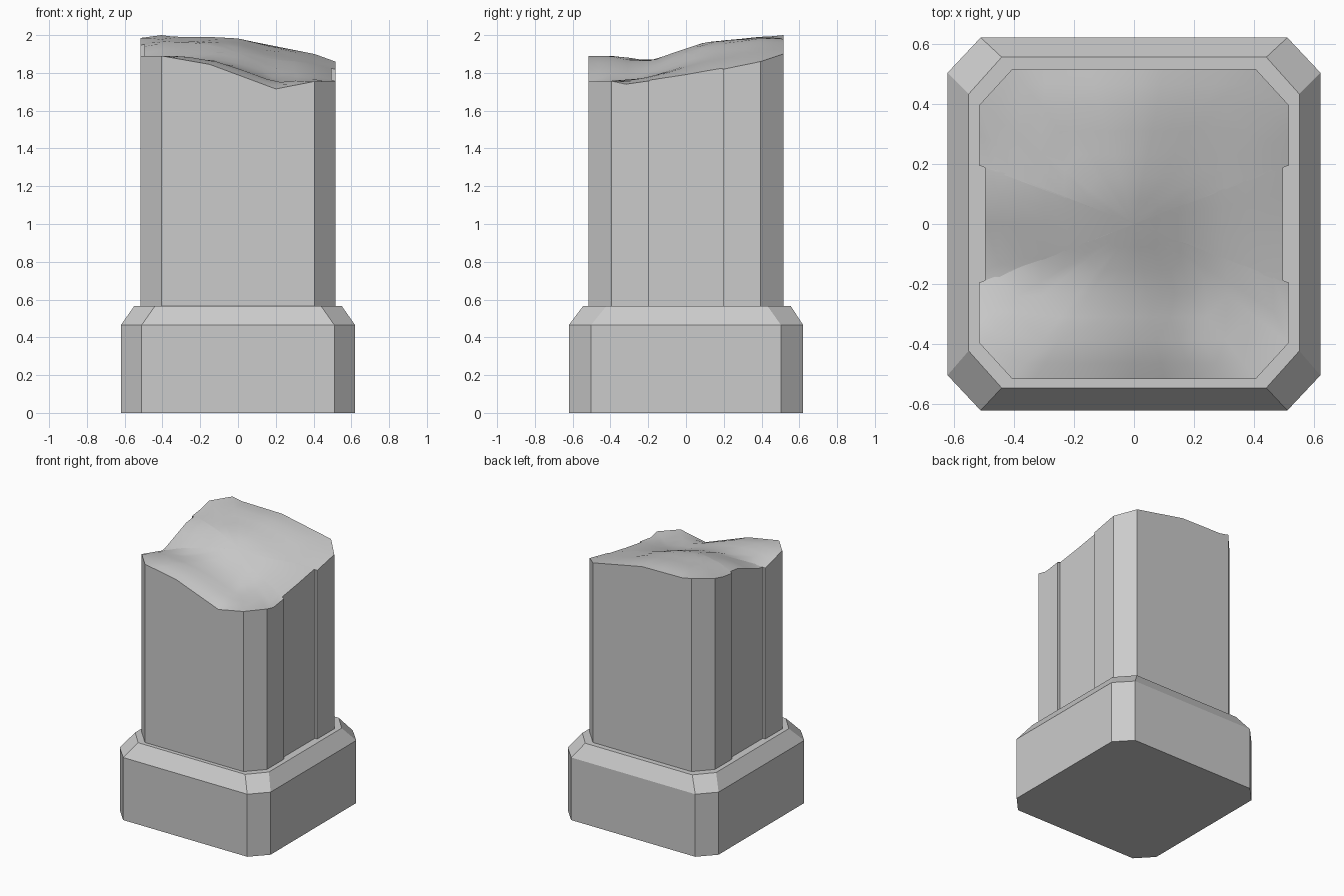
import bpy, bmesh

if "Cube" in bpy.data.objects:
    bpy.data.objects.remove(bpy.data.objects["Cube"])

H = 0.515  # half width of the shaft


def make_object(name, bm):
    bmesh.ops.recalc_face_normals(bm, faces=bm.faces[:])
    mesh = bpy.data.meshes.new(name)
    bm.to_mesh(mesh)
    bm.free()
    obj = bpy.data.objects.new(name, mesh)
    bpy.context.collection.objects.link(obj)
    return obj


def bridge(bm, a, b):
    for i in range(len(a)):
        j = (i + 1) % len(a)
        bm.faces.new((a[i], a[j], b[j], b[i]))


def octagon(bm, w, cx, d, cy, z, oy=0.0):
    pts = [(-cx, -d), (cx, -d), (w, -cy), (w, cy), (cx, d), (-cx, d), (-w, cy), (-w, -cy)]
    return [bm.verts.new((x, y + oy, z)) for x, y in pts]


# Plinth with sloped shoulder
bm = bmesh.new()
rings = [octagon(bm, 0.62, 0.51, 0.62, 0.503, 0),
         octagon(bm, 0.62, 0.51, 0.62, 0.503, 0.465),
         octagon(bm, 0.55, 0.44, 0.55, 0.427, 0.565, 0.005)]
bridge(bm, rings[0], rings[1])
bridge(bm, rings[1], rings[2])
bm.faces.new(rings[0])
bm.faces.new(rings[2])
make_object("plinth", bm)

# Height profiles of the broken top along each side
FRONT = [(-H, 1.89), (-0.405, 1.89), (-0.15, 1.845), (0.2, 1.715), (0.405, 1.755), (H, 1.757)]
BACK = [(-H, 1.99), (-0.405, 2.0), (-0.33, 1.985), (0, 1.98), (0.405, 1.90), (H, 1.88)]
LEFT = [(-H, 1.89), (-0.395, 1.89), (-0.2, 1.835), (-0.15, 1.84), (0.1, 1.935), (0.3, 1.96), (0.395, 1.985), (H, 1.99)]
RIGHT = [(-H, 1.757), (-0.395, 1.757), (-0.32, 1.74), (0, 1.785), (0.2, 1.82), (0.395, 1.86), (H, 1.88)]


def sample(profile, t):
    for (a, za), (b, zb) in zip(profile, profile[1:]):
        if t <= b:
            return za + (zb - za) * (t - a) / (b - a)
    return profile[-1][1]


def height(x, y):
    u, v = (x + H) / (2 * H), (y + H) / (2 * H)
    z = (1 - v) * sample(FRONT, x) + v * sample(BACK, x)
    z += (1 - u) * sample(LEFT, y) + u * sample(RIGHT, y)
    z -= (1 - v) * ((1 - u) * FRONT[0][1] + u * FRONT[-1][1])
    z -= v * ((1 - u) * BACK[0][1] + u * BACK[-1][1])
    return z + 0.06 * 16 * u * (1 - u) * v * (1 - v)


# Shaft outline: chamfered corners and shallow side recesses
xs = [-0.405, -0.33, -0.15, 0, 0.1, 0.2, 0.3, 0.405]
N = 0.495
side = [(H, -0.395), (H, -0.32), (H, -0.195), (N, -0.195), (N, -0.15), (N, 0), (N, 0.1),
        (N, 0.195), (H, 0.195), (H, 0.3), (H, 0.395)]
outline = [(x, -H) for x in xs] + side
outline += [(x, H) for x in reversed(xs)] + [(-x, y) for x, y in reversed(side)]

# Shaft walls and uneven broken top
bm = bmesh.new()
bottom = [bm.verts.new((x, y, 0.56)) for x, y in outline]
bm.faces.new(bottom)
prev = bottom
for s in (1, 0.9, 0.75, 0.6, 0.45, 0.3, 0.15):
    ring = [bm.verts.new((x * s, y * s, height(x * s, y * s))) for x, y in outline]
    bridge(bm, prev, ring)
    prev = ring
centre = bm.verts.new((0, 0, height(0, 0)))
for a, b in zip(prev, prev[1:] + prev[:1]):
    bm.faces.new((a, b, centre))
shaft = make_object("broken_shaft", bm)

bpy.context.view_layer.objects.active = shaft
shaft.select_set(True)
bpy.ops.object.shade_smooth_by_angle(angle=0.55)
